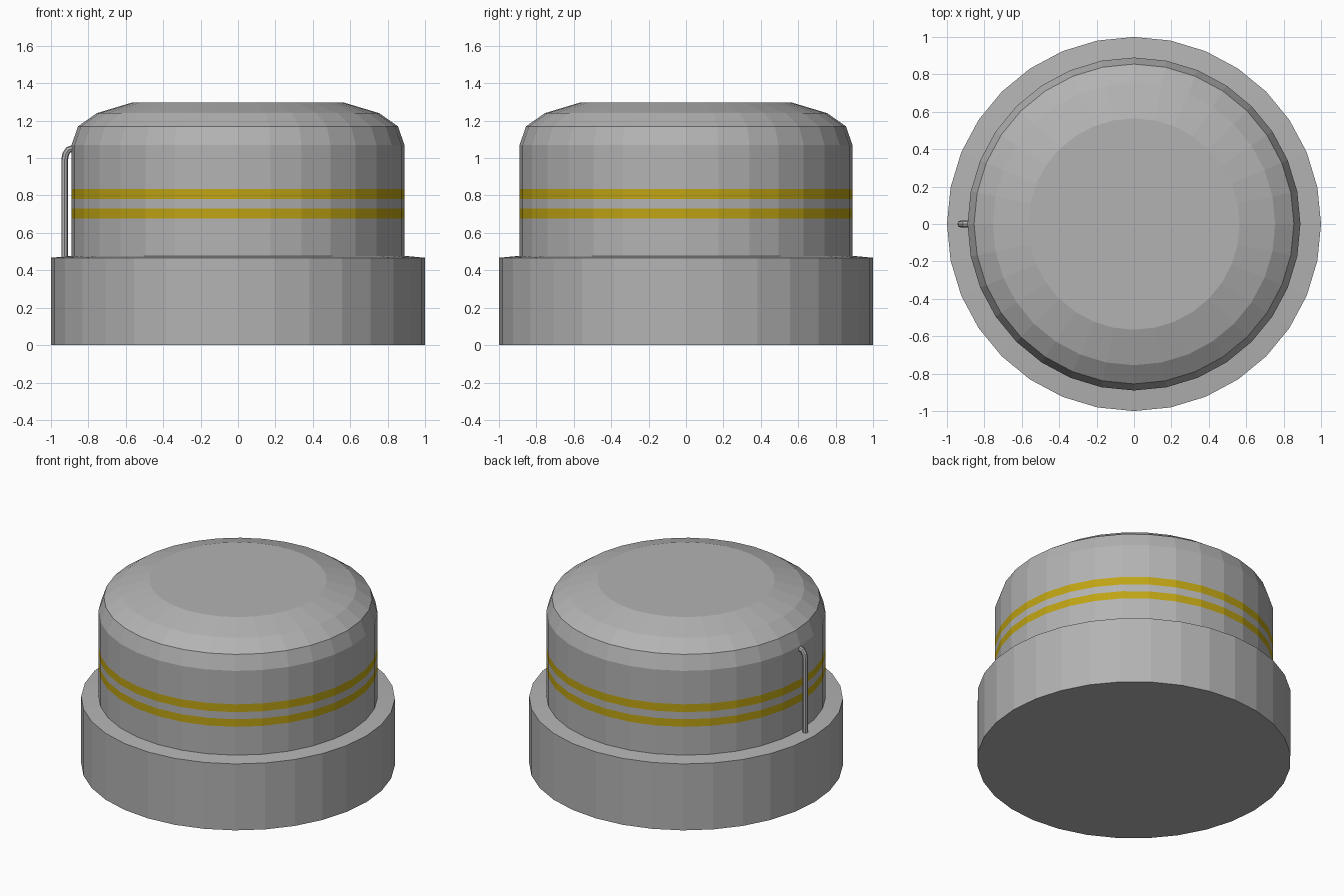
import bpy, bmesh, math
from mathutils import Vector

if "Cube" in bpy.data.objects:
    bpy.data.objects.remove(bpy.data.objects["Cube"])

SIDES = 32


def material(name, rgb):
    m = bpy.data.materials.new(name)
    m.diffuse_color = (*rgb, 1)
    m.use_nodes = True
    m.node_tree.nodes["Principled BSDF"].inputs["Base Color"].default_value = m.diffuse_color
    return m


grey = material("grey_metal", (0.45, 0.45, 0.45))
yellow = material("yellow_stripe", (0.52, 0.37, 0.007))


def finish(name, bm, mats):
    bmesh.ops.recalc_face_normals(bm, faces=bm.faces)
    me = bpy.data.meshes.new(name)
    bm.to_mesh(me)
    bm.free()
    for m in mats:
        me.materials.append(m)
    ob = bpy.data.objects.new(name, me)
    bpy.context.collection.objects.link(ob)
    return ob


def skin(bm, rings):
    # Quads between rings, capped at both ends
    n = len(rings[0])
    for a, b in zip(rings, rings[1:]):
        for i in range(n):
            j = (i + 1) % n
            bm.faces.new((a[i], a[j], b[j], b[i]))
    bm.faces.new(rings[0][::-1])
    bm.faces.new(rings[-1])


def lathe(name, profile, mats, stripes=()):
    bm = bmesh.new()
    angles = [2 * math.pi * i / SIDES for i in range(SIDES)]
    skin(bm, [[bm.verts.new((r * math.cos(a), r * math.sin(a), z)) for a in angles]
              for r, z in profile])
    for f in bm.faces:
        z = f.calc_center_median().z
        if any(lo < z < hi for lo, hi in stripes):
            f.material_index = 1
    return finish(name, bm, mats)


# Wide base drum with a faintly sloped ledge
lathe("base", [(1, 0), (1, 0.467), (0.885, 0.478)], [grey])

# Upper body with two painted stripes and a rounded shoulder
bands = [(0.677, 0.73), (0.78, 0.835)]
lathe("domed_body",
      [(0.89, 0.47)] + [(0.89, z) for b in bands for z in b]
      + [(0.89, 1.07), (0.855, 1.17), (0.755, 1.24), (0.565, 1.297)],
      [grey, yellow], bands)

# Thin pipe on the left, bending into the body
path = [Vector((x, 0, z)) for x, z in
        [(-0.927, 0.455), (-0.927, 0.99), (-0.921, 1.022), (-0.907, 1.044), (-0.87, 1.055)]]
bm = bmesh.new()
rings = []
for i, p in enumerate(path):
    t = (path[min(i + 1, len(path) - 1)] - path[max(i - 1, 0)]).normalized()
    side = Vector((0, 1, 0))
    out = t.cross(side)
    rings.append([bm.verts.new(p + 0.018 * (math.cos(a) * side + math.sin(a) * out))
                  for a in (2 * math.pi * k / 8 for k in range(8))])
skin(bm, rings)
finish("side_pipe", bm, [grey])
